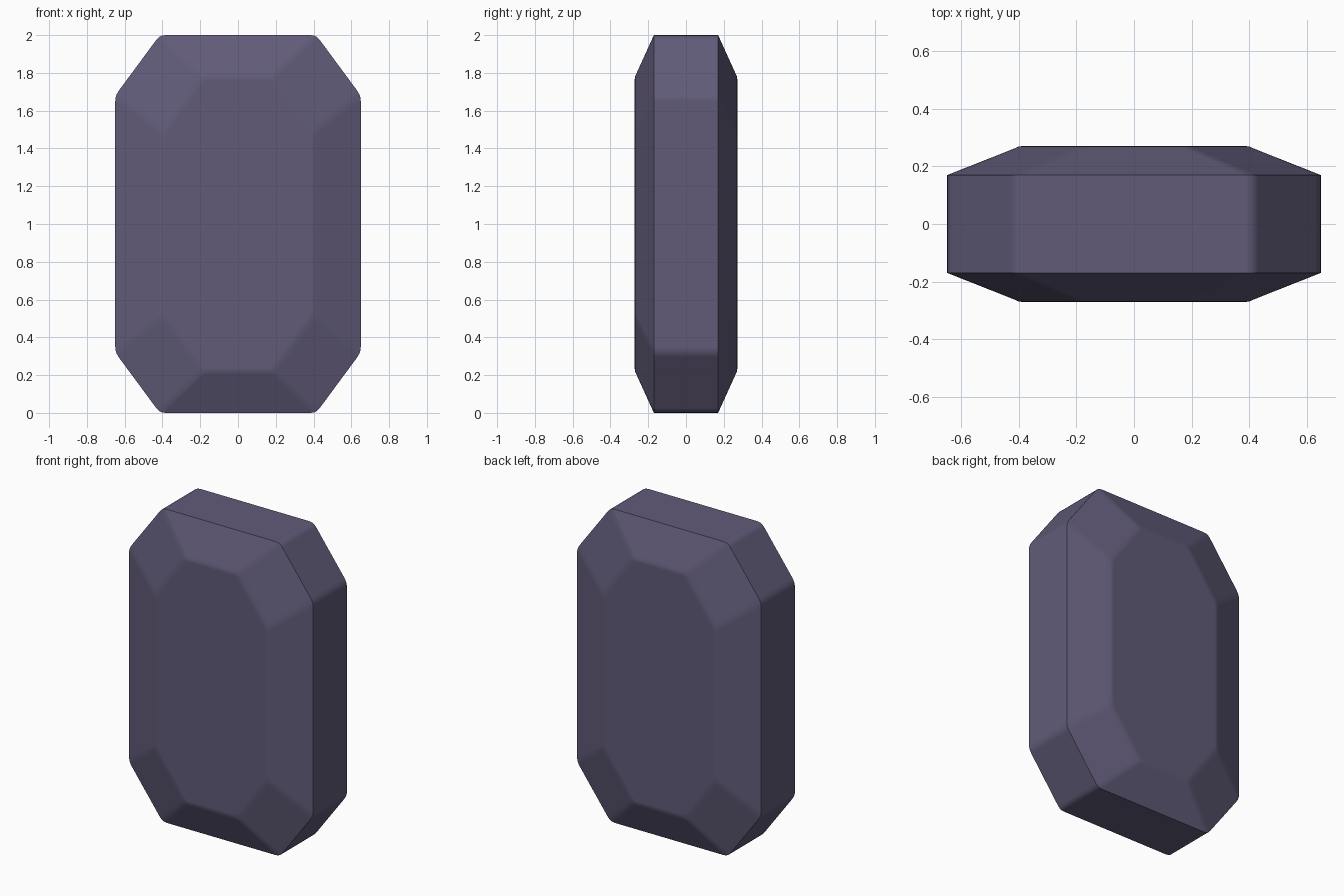
import bpy
import bmesh
from mathutils import Vector

if "Cube" in bpy.data.objects:
    bpy.data.objects.remove(bpy.data.objects["Cube"], do_unlink=True)


def make_material(name, rgb):
    mat = bpy.data.materials.new(name)
    mat.use_nodes = True
    mat.diffuse_color = (*rgb, 1)
    mat.node_tree.nodes["Principled BSDF"].inputs["Base Color"].default_value = (*rgb, 1)
    return mat


def soft_octagon(top_x, half_h, half_w, side_z, cut, steps=3):
    """Cut-corner rectangle in x, z with each corner slightly rounded."""
    quarter = [(top_x, half_h), (half_w, side_z)]
    corners = quarter + [(x, -z) for x, z in reversed(quarter)]
    corners += [(-x, -z) for x, z in quarter] + [(-x, z) for x, z in reversed(quarter)]
    corners = [Vector(c) for c in corners]
    points = []
    for i, c in enumerate(corners):
        a = c + (corners[i - 1] - c).normalized() * cut
        b = c + (corners[(i + 1) % len(corners)] - c).normalized() * cut
        for s in range(steps + 1):
            t = s / steps
            points.append(a * (1 - t) ** 2 + c * 2 * t * (1 - t) + b * t * t)
    return points


# Half profile from the girdle to the flat face: depth, then outline
half = [
    (0.17, (0.414, 1.0, 0.65, 0.68, 0.03)),
    (0.261, (0.204, 0.80, 0.42, 0.505, 0.025)),
    (0.269, (0.188, 0.782, 0.402, 0.487, 0.025)),
    (0.272, (0.172, 0.762, 0.384, 0.468, 0.025)),
]
rings = [(-y, o) for y, o in reversed(half)] + half

# Gem body lofted through the rings
bm = bmesh.new()
loops = [[bm.verts.new((p.x, y, p.y + 1)) for p in soft_octagon(*o)] for y, o in rings]
for lower, upper in zip(loops, loops[1:]):
    n = len(lower)
    for i in range(n):
        j = (i + 1) % n
        bm.faces.new((lower[i], lower[j], upper[j], upper[i]))
bm.faces.new(loops[0])
bm.faces.new(loops[-1])
bmesh.ops.recalc_face_normals(bm, faces=bm.faces)
mesh = bpy.data.meshes.new("gem_body")
bm.to_mesh(mesh)
bm.free()

gem = bpy.data.objects.new("gem_body", mesh)
bpy.context.collection.objects.link(gem)
mesh.materials.append(make_material("dusky_violet", (0.12, 0.105, 0.19)))

# Soft facet edges with a crisp girdle
bpy.ops.object.select_all(action="DESELECT")
gem.select_set(True)
bpy.context.view_layer.objects.active = gem
bpy.ops.object.shade_smooth_by_angle(angle=0.4)
weighted = gem.modifiers.new("flat_facets", "WEIGHTED_NORMAL")
weighted.keep_sharp = True
weighted.weight = 100
